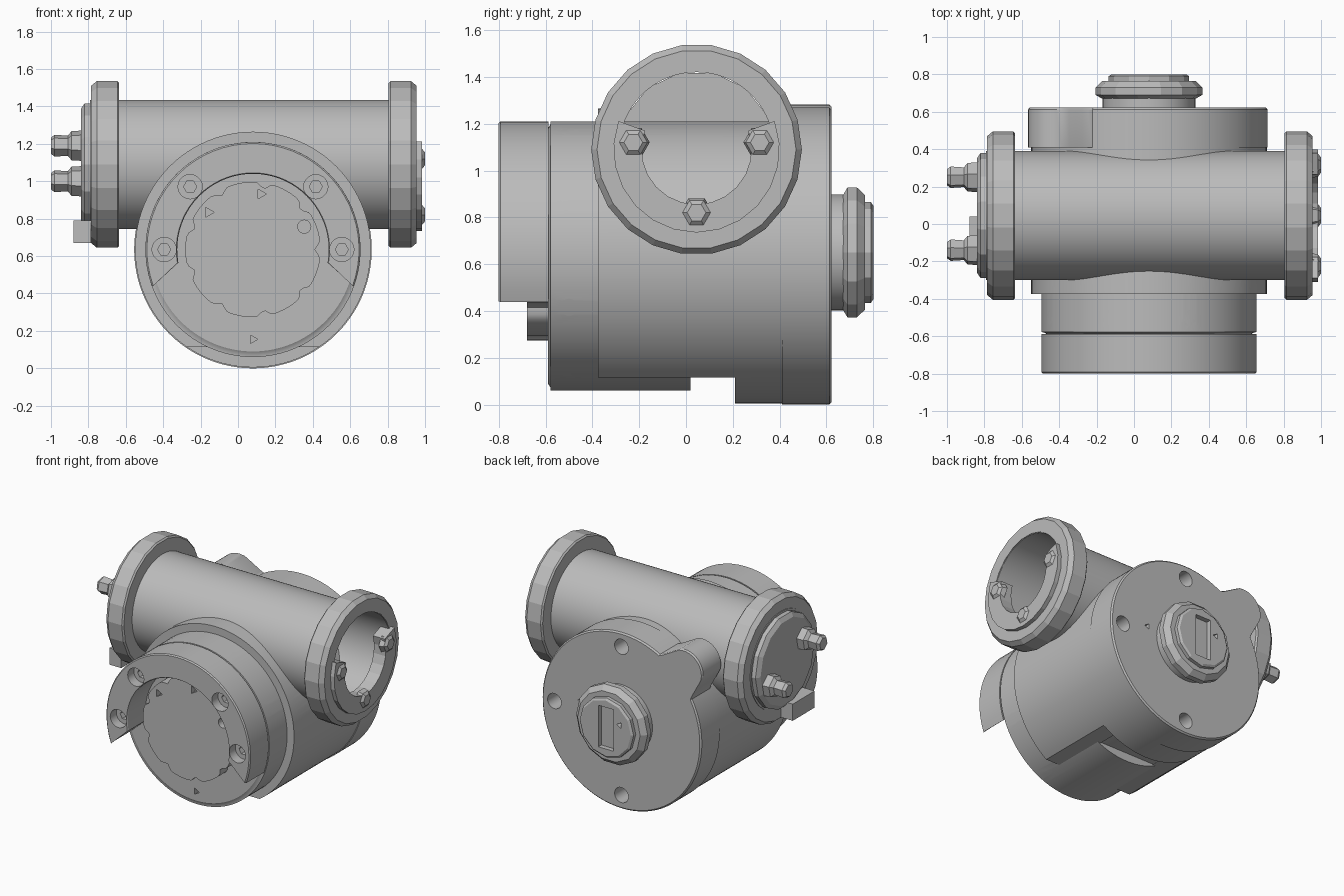
import bpy, bmesh
from math import sin, cos, pi, radians, sqrt, asin

cube = bpy.data.objects.get("Cube")
if cube:
    bpy.data.objects.remove(cube)

gray = bpy.data.materials.new("cast_gray")
gray.use_nodes = True
gray.diffuse_color = (0.5, 0.5, 0.5, 1)
gray.node_tree.nodes["Principled BSDF"].inputs["Base Color"].default_value = (0.5, 0.5, 0.5, 1)

BODY = (0.08, 0.635)   # x, z of the body axis, which runs along y
PIPE = (0.045, 1.09)   # y, z of the pipe axis, which runs along x


def finish(name, bm):
    bmesh.ops.recalc_face_normals(bm, faces=bm.faces)
    mesh = bpy.data.meshes.new(name)
    bm.to_mesh(mesh)
    bm.free()
    mesh.materials.append(gray)
    ob = bpy.data.objects.new(name, mesh)
    bpy.context.collection.objects.link(ob)
    return ob


def loft(name, axis, sections, centre=None, closed=False):
    """Skin matching outlines [(t, [(u, v), ...])] placed along an axis."""
    a, b = centre or (BODY if axis == "y" else PIPE)
    bm = bmesh.new()
    rings = []
    for t, pts in sections:
        rings.append([bm.verts.new((a + u, t, b + v) if axis == "y" else (t, a + u, b + v))
                      for u, v in pts])
    n = len(rings[0])
    pairs = list(zip(rings, rings[1:] + rings[:1]))
    for r, s in pairs if closed else pairs[:-1]:
        for i in range(n):
            j = (i + 1) % n
            bm.faces.new((r[i], r[j], s[j], s[i]))
    if not closed:
        bm.faces.new(rings[0])
        bm.faces.new(rings[-1])
    return finish(name, bm)


def circle(r, n, turn=0.0):
    return [(r * cos(turn + 2 * pi * i / n), r * sin(turn + 2 * pi * i / n)) for i in range(n)]


def lathe(name, axis, profile, n=64, centre=None, closed=False, turn=0.0):
    return loft(name, axis, [(t, circle(r, n, turn)) for t, r in profile], centre, closed)


def arc_band(r_in, r_out, in_span, out_span, n=40):
    def arc(r, a, b):
        return [(r * cos(radians(a + (b - a) * i / n)), r * sin(radians(a + (b - a) * i / n)))
                for i in range(n + 1)]
    return arc(r_out, *out_span) + arc(r_in, *in_span)[::-1]


def box(name, lo, hi):
    bm = bmesh.new()
    bmesh.ops.create_cube(bm, size=1)
    for v in bm.verts:
        v.co = [l + (c + 0.5) * (h - l) for c, l, h in zip(v.co, lo, hi)]
    return finish(name, bm)


def cut(target, *cutters):
    for c in cutters:
        c.hide_render = True
        mod = target.modifiers.new("cut", "BOOLEAN")
        mod.operation, mod.solver, mod.object = "DIFFERENCE", "EXACT", c
    bpy.context.view_layer.objects.active = target
    for mod in list(target.modifiers):
        bpy.ops.object.modifier_apply(modifier=mod.name)
    for c in cutters:
        bpy.data.objects.remove(c)
    return target


def polar(angle, r):
    return BODY[0] + r * cos(radians(angle)), BODY[1] + r * sin(radians(angle))


def pit(axis, t0, t1, r, centre, n=20):
    return lathe("pit", axis, [(t0, r), (t1, r)], n, centre)


smooth = []

# Outer sleeve with the bottom window and the pipe bore removed
sleeve = lathe("body_sleeve", "y", [(-0.375, 0.63), (0.42, 0.63), (0.42, 0.565), (-0.375, 0.565)],
               96, closed=True)
cut(sleeve, box("window", (-0.4, -0.5, -0.1), (0.56, 0.21, 0.115)),
    pit("x", -0.9, 1.1, 0.335, PIPE, 64))
smooth.append(sleeve)

# Inner drum with a ring of radial screw holes
drum = lathe("inner_drum", "y", [(-0.59, 0.545), (-0.58, 0.56), (-0.578, 0.575), (0.45, 0.575)], 96)
holes = [box("slot", (-0.3, 0.02, 0.0), (0.46, 0.21, 0.12))]
for k in range(8):
    a = radians(22.5 + 45 * k)
    bm = bmesh.new()
    bmesh.ops.create_cone(bm, cap_ends=True, segments=8, radius1=0.042, radius2=0.042, depth=0.14)
    for v in bm.verts:
        x, y, z = v.co
        r = 0.58 + z
        v.co = (BODY[0] + r * cos(a) - x * sin(a), -0.5 + y, BODY[1] + r * sin(a) + x * cos(a))
    holes.append(finish("radial_hole", bm))
holes.append(pit("y", -0.7, -0.55, 0.025, polar(-90, 0.48), 3))
smooth.append(cut(drum, *holes))

# Horseshoe clamp on the front with counterbored screw holes
band = arc_band(0.405, 0.575, (-10, 190), (-20, 200))
rim = arc_band(0.41, 0.567, (-10, 190), (-20, 200))
clamp = loft("front_clamp", "y", [(-0.8, rim), (-0.792, band), (-0.588, band)])
bores = []
for angle in (0, 45, 135, 180):
    c = polar(angle, 0.475)
    bores += [pit("y", -0.9, -0.73, 0.065, c), pit("y", -0.75, -0.64, 0.035, c, 6)]
smooth.append(cut(clamp, *bores))

# Scalloped front plate
wavy = []
for i in range(96):
    a = 2 * pi * i / 96
    r = 0.362 - 0.03 * max(0, cos(9 * a)) ** 4
    wavy.append((r * cos(a), r * sin(a)))
plate = loft("front_plate", "y", [(-0.68, wavy), (-0.57, wavy)])
cut(plate, pit("y", -0.7, -0.63, 0.035, polar(24, 0.3)),
    pit("y", -0.7, -0.64, 0.03, polar(82, 0.3), 3),
    pit("y", -0.7, -0.64, 0.03, polar(140, 0.31), 3))
smooth.append(plate)

# Rear cover with a rounded lobe on its upper side
N, R, LOBE, DIST = 240, 0.635, 0.155, 0.70
radii = []
for i in range(N):
    a = 2 * pi * i / N - radians(135)
    inside = LOBE ** 2 - (DIST * sin(a)) ** 2
    reach = DIST * cos(a) + sqrt(inside) if inside > 0 and cos(a) > 0 else 0
    radii.append(max(R, reach))
radii = [sum(radii[(i + k) % N] for k in range(-2, 3)) / 5 for i in range(N)]


def cover_outline(inset):
    return [((r - inset) * cos(2 * pi * i / N), (r - inset) * sin(2 * pi * i / N))
            for i, r in enumerate(radii)]


cover = loft("rear_cover", "y", [(0.41, cover_outline(0)), (0.612, cover_outline(0)),
                                 (0.622, cover_outline(0.01))])
cut(cover, *[pit("y", 0.5, 0.7, 0.055, polar(a, 0.535)) for a in (0, 90, 270)],
    pit("y", 0.58, 0.7, 0.025, polar(10, 0.33), 3))
smooth.append(cover)

# Rear hub: neck, faceted collar and recessed cap
HUB = (0.08, 0.65)
smooth.append(lathe("hub_neck", "y", [(0.6, 0.248), (0.7, 0.248)], 48, HUB))
lathe("hub_collar", "y", [(0.67, 0.25), (0.69, 0.285), (0.73, 0.285), (0.765, 0.25)], 14, HUB)
cap = lathe("hub_cap", "y", [(0.74, 0.215), (0.79, 0.215), (0.8, 0.2)], 12, HUB)
cut(cap, box("slot", (0.02, 0.765, 0.5), (0.14, 0.9, 0.8)),
    pit("y", 0.765, 0.9, 0.025, (-0.03, 0.7), 3))

# Cross pipe and its two end flanges
smooth.append(lathe("cross_pipe", "x", [(-0.79, 0.345), (0.95, 0.345), (0.95, 0.33), (-0.79, 0.33)],
                    96, closed=True))
for name, s, mid in (("right_flange", -1, -0.71), ("left_flange", 1, 0.88)):
    lathe(name, "x", [(mid - s * 0.075, 0.335), (mid - s * 0.075, 0.44), (mid - s * 0.065, 0.45),
                      (mid + s * 0.045, 0.45), (mid + s * 0.075, 0.425), (mid + s * 0.075, 0.335)],
          22, closed=True)

# Horseshoe pad with three studs in the open end of the pipe
pad = arc_band(0.235, 0.355, (160, 380), (160, 380), 14)
loft("bore_pad", "x", [(0.89, pad), (0.985, pad)])
for i, (dy, dz) in enumerate(((-0.27, 0.03), (0.27, 0.03), (0.0, -0.27))):
    lathe(f"bore_stud_{i + 1}", "x", [(0.95, 0.07), (0.985, 0.06), (1.0, 0.04)], 6,
          (PIPE[0] + dy, PIPE[1] + dz))

# Closed end: faceted lid, two plugs and a latch bar
lathe("end_lid", "x", [(-0.84, 0.305), (-0.82, 0.335), (-0.76, 0.335)], 14)
for name, y, z in (("upper_plug", -0.14, 1.19), ("lower_plug", 0.25, 1.0)):
    lathe(name, "x", [(-1.0, 0.045), (-0.98, 0.06), (-0.91, 0.055), (-0.89, 0.08), (-0.8, 0.085)],
          6, (y, z), turn=0.3)
box("latch_bar", (-0.88, -0.21, 0.67), (-0.785, 0.04, 0.79))

# Smooth the finely turned parts and keep their edges sharp
bpy.ops.object.select_all(action="DESELECT")
for ob in smooth:
    ob.select_set(True)
bpy.context.view_layer.objects.active = smooth[0]
bpy.ops.object.shade_smooth_by_angle(angle=radians(30))
